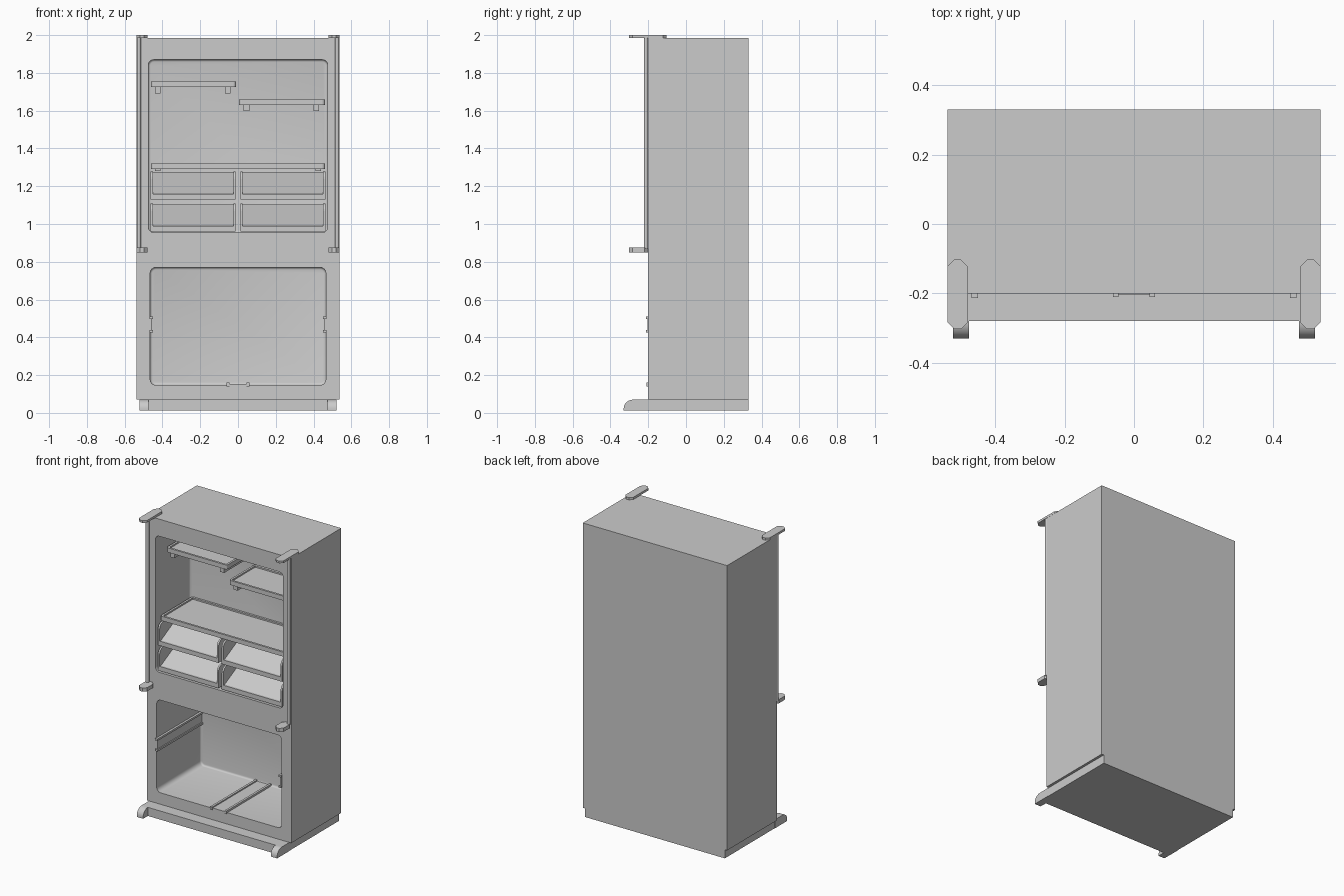
import bpy, bmesh, math
from mathutils import Vector

cube = bpy.data.objects.get("Cube")
if cube:
    bpy.data.objects.remove(cube, do_unlink=True)

grey = bpy.data.materials.new("light grey")
grey.use_nodes = True
grey.diffuse_color = (0.6, 0.6, 0.6, 1)
grey.node_tree.nodes["Principled BSDF"].inputs["Base Color"].default_value = (0.6, 0.6, 0.6, 1)

# Where a 2D outline point (a, b) goes when extruded along each axis
PLACE = {
    "X": lambda a, b, t: (t, a, b),
    "Y": lambda a, b, t: (a, t, b),
    "Z": lambda a, b, t: (a, b, t),
}


def finish(name, bm, smooth=False):
    bmesh.ops.recalc_face_normals(bm, faces=bm.faces)
    mesh = bpy.data.meshes.new(name)
    bm.to_mesh(mesh)
    bm.free()
    mesh.materials.append(grey)
    obj = bpy.data.objects.new(name, mesh)
    bpy.context.collection.objects.link(obj)
    if smooth:
        bpy.ops.object.select_all(action="DESELECT")
        bpy.context.view_layer.objects.active = obj
        obj.select_set(True)
        bpy.ops.object.shade_smooth_by_angle(angle=math.radians(35))
    return obj


def prism_mesh(outline, axis, lo, hi):
    """Extrude a 2D outline; returns the mesh and its cap at hi."""
    bm = bmesh.new()
    ends = [[bm.verts.new(PLACE[axis](a, b, t)) for a, b in outline] for t in (lo, hi)]
    bm.faces.new(ends[0])
    cap = bm.faces.new(ends[1])
    for i in range(len(outline)):
        j = (i + 1) % len(outline)
        bm.faces.new((ends[0][i], ends[0][j], ends[1][j], ends[1][i]))
    bmesh.ops.recalc_face_normals(bm, faces=bm.faces)
    return bm, cap


def prism(name, outline, axis, lo, hi, smooth=False):
    return finish(name, prism_mesh(outline, axis, lo, hi)[0], smooth)


def box(name, x0, x1, y0, y1, z0, z1):
    return prism(name, [(x0, y0), (x1, y0), (x1, y1), (x0, y1)], "Z", z0, z1)


def rounded(a0, a1, b0, b1, r, steps=6):
    """Rounded rectangle outline; steps=1 gives chamfered corners."""
    corners = [(a1 - r, b1 - r), (a0 + r, b1 - r), (a0 + r, b0 + r), (a1 - r, b0 + r)]
    pts = []
    for q, (a, b) in enumerate(corners):
        for s in range(steps + 1):
            ang = math.pi / 2 * (q + s / steps)
            pts.append((a + r * math.cos(ang), b + r * math.sin(ang)))
    return pts


BACK, FRONT = 0.33, -0.2
UPPER_BACK, LOWER_BACK = 0.17, 0.27

# Cabinet with two rounded compartments
cabinet = box("cabinet", -0.537, 0.537, FRONT, BACK, 0.07, 1.985)
for label, half, z0, z1, back in (("upper", 0.475, 0.955, 1.87, UPPER_BACK),
                                  ("lower", 0.465, 0.147, 0.77, LOWER_BACK)):
    bm, cap = prism_mesh(rounded(-half, half, z0, z1, 0.03), "Y", FRONT - 0.1, back)
    bmesh.ops.bevel(bm, geom=list(cap.edges), offset=0.012, segments=3,
                    profile=0.5, affect="EDGES")
    cutter = finish(label + "_cutter", bm)
    cutter.hide_render = True
    mod = cabinet.modifiers.new(label, "BOOLEAN")
    mod.operation, mod.solver, mod.object = "DIFFERENCE", "EXACT", cutter
    bpy.context.view_layer.objects.active = cabinet
    bpy.ops.object.modifier_apply(modifier=mod.name)
    bpy.data.objects.remove(cutter, do_unlink=True)
bpy.ops.object.select_all(action="DESELECT")
cabinet.select_set(True)
bpy.ops.object.shade_smooth_by_angle(angle=math.radians(35))

# Plinth, with a round-nosed foot at each front corner
box("plinth", -0.52, 0.52, -0.28, BACK, 0.012, 0.07)
nose = [(-0.28 - 0.05 * math.sin(t), 0.022 + 0.048 * math.cos(t))
        for t in [math.pi / 2 * i / 8 for i in range(9)]]
foot = [(-0.2, 0.012), (-0.2, 0.07)] + nose + [(-0.33, 0.012)]


def shelf(name, x0, x1, front, z0, z1):
    """Tray with a raised rim."""
    bm, cap = prism_mesh(rounded(x0, x1, front, UPPER_BACK, 0.015, 3), "Z", z0, z1)
    bmesh.ops.inset_region(bm, faces=[cap], thickness=0.014)
    rim = bmesh.ops.extrude_discrete_faces(bm, faces=[cap])["faces"]
    bmesh.ops.translate(bm, verts=list(rim[0].verts), vec=Vector((0, 0, -0.01)))
    finish(name, bm)


def brackets(name, centres, front, z0, z1):
    for i, x in enumerate(centres):
        box(f"{name}_{i + 1}", x - 0.015, x + 0.015, front, UPPER_BACK, z0, z1)


# Shelves and the brackets under them
shelf("upper_right_shelf", -0.46, -0.01, -0.105, 1.725, 1.755)
brackets("upper_right_bracket", (-0.425, -0.055), -0.09, 1.69, 1.725)
shelf("upper_left_shelf", 0.005, 0.46, -0.105, 1.63, 1.66)
brackets("upper_left_bracket", (0.045, 0.415), -0.09, 1.597, 1.63)
shelf("wide_shelf", -0.46, 0.46, -0.17, 1.29, 1.32)
brackets("wide_shelf_bracket", (-0.425, 0.425), -0.15, 1.28, 1.29)

# Bins: round-shouldered sides, a front lip and a sloping inner panel
for row, z in (("upper", 1.13), ("lower", 0.96)):
    top = z + 0.148
    arc = [(-0.15 - 0.04 * math.sin(t), top - 0.04 + 0.04 * math.cos(t))
           for t in [math.pi / 2 * i / 5 for i in range(6)]]
    side = [(UPPER_BACK, z), (UPPER_BACK, top)] + arc + [(-0.19, z)]
    tray = [(UPPER_BACK, z), (UPPER_BACK, top - 0.004), (0.05, top - 0.004),
            (-0.175, z + 0.03), (-0.19, z + 0.03), (-0.19, z)]
    for hand, x0, x1 in (("right", -0.462, -0.012), ("left", 0.012, 0.462)):
        name = f"{row}_{hand}_bin"
        prism(name + "_tray", tray, "X", x0 + 0.012, x1 - 0.012)
        prism(name + "_side_1", side, "X", x0, x0 + 0.012)
        prism(name + "_side_2", side, "X", x1 - 0.012, x1)

# Floor channel in the lower compartment
box("floor_channel", -0.05, 0.05, -0.205, LOWER_BACK, 0.14, 0.152)

# Parts found on both sides
for hand, s in (("right", -1), ("left", 1)):
    def pair(a, b):
        return sorted((s * a, s * b))
    prism(hand + "_foot", foot, "X", *pair(0.475, 0.522), smooth=True)
    hx = pair(0.478, 0.538)
    prism(hand + "_top_hinge", rounded(*hx, -0.303, -0.103, 0.02, 1), "Z", 1.985, 2.0)
    prism(hand + "_middle_hinge", rounded(*hx, -0.303, -0.199, 0.02, 1), "Z", 0.85, 0.875)
    x0, x1 = pair(0.514, 0.536)
    prism(hand + "_hinge_rod", rounded(x0, x1, -0.223, -0.201, 0.0109, 4), "Z",
          0.87, 1.99, smooth=True)
    box(hand + "_floor_rail", *pair(0.045, 0.06), -0.21, LOWER_BACK, 0.14, 0.16)
    # Channel-shaped drawer runner
    box(hand + "_runner_web", *pair(0.457, 0.468), -0.205, LOWER_BACK, 0.43, 0.51)
    for edge, z in (("lower", 0.425), ("upper", 0.497)):
        box(f"{hand}_runner_{edge}_flange", *pair(0.45, 0.468), -0.213, LOWER_BACK,
            z, z + 0.013)
